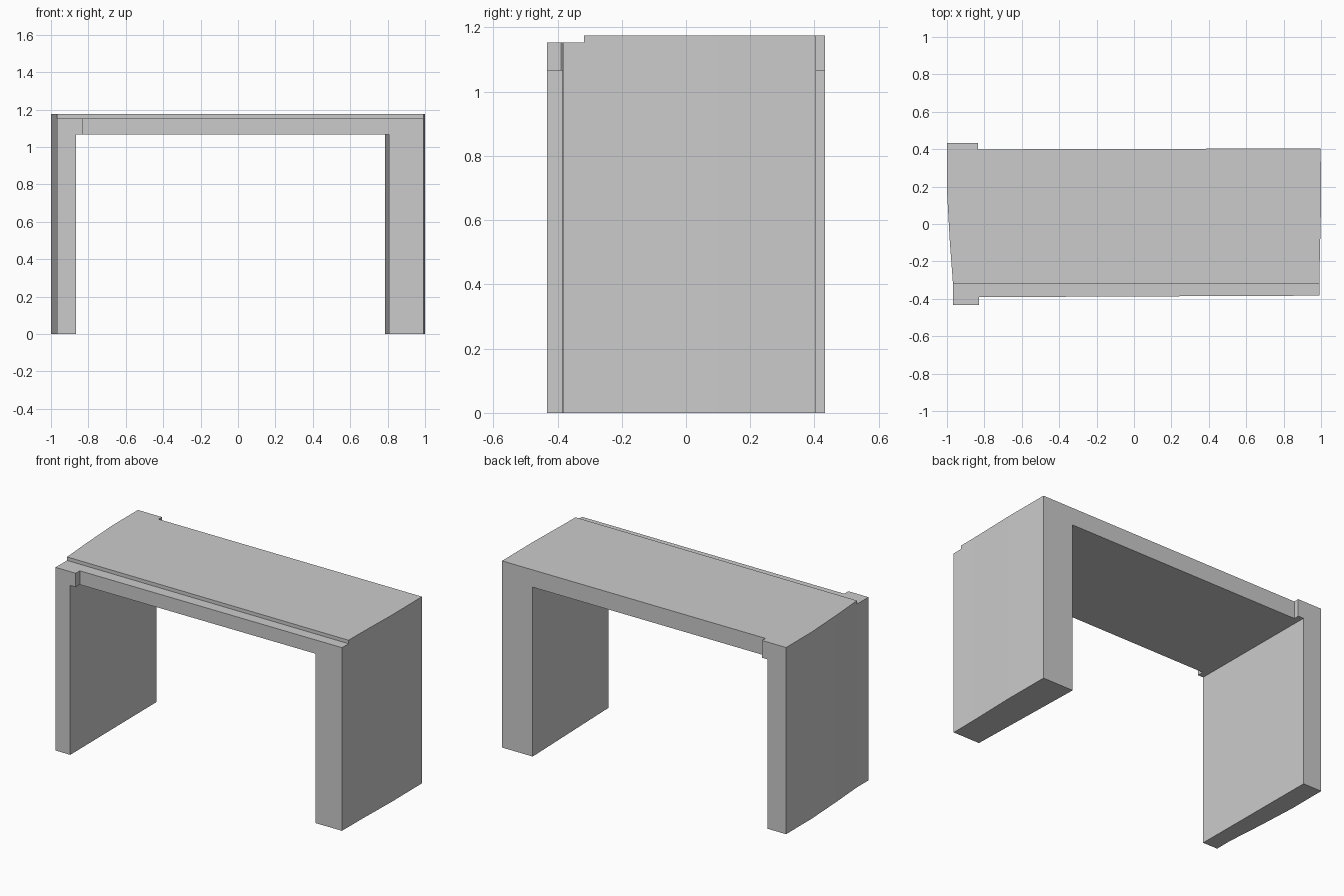
import bpy, bmesh

if "Cube" in bpy.data.objects:
    bpy.data.objects.remove(bpy.data.objects["Cube"])


def prism(name, outline, z0, z1):
    """Extrude a plan outline (x, y) between two heights."""
    bm = bmesh.new()
    face = bm.faces.new([bm.verts.new((x, y, z0)) for x, y in outline])
    top = bmesh.ops.extrude_face_region(bm, geom=[face])["geom"]
    for v in top:
        if isinstance(v, bmesh.types.BMVert):
            v.co.z = z1
    bmesh.ops.recalc_face_normals(bm, faces=bm.faces)
    mesh = bpy.data.meshes.new(name)
    bm.to_mesh(mesh)
    bm.free()
    obj = bpy.data.objects.new(name, mesh)
    bpy.context.collection.objects.link(obj)
    return obj


def cut(target, cutter):
    """Subtract a cutter, then remove it."""
    mod = target.modifiers.new("cut", 'BOOLEAN')
    mod.operation = 'DIFFERENCE'
    mod.solver = 'EXACT'
    mod.object = cutter
    cutter.hide_render = True
    bpy.context.view_layer.objects.active = target
    bpy.ops.object.modifier_apply(modifier=mod.name)
    bpy.data.objects.remove(cutter)


# Whole portal block: slightly skewed plan with projecting left piers
portal = prism("portal_frame", [
    (-1.0, 0.433), (-1.0, 0.18), (-0.985, -0.09), (-0.968, -0.318),
    (-0.968, -0.432), (-0.828, -0.432), (-0.828, -0.391),
    (0.992, -0.383), (0.993, -0.2), (1.0, 0.1), (0.998, 0.404),
    (-0.833, 0.399), (-0.833, 0.433)], 0, 1.175)

# Passage between the two walls, narrowing towards the back on the right
cut(portal, prism("passage_cutter", [
    (-0.865, -0.6), (0.811, -0.6), (0.808, -0.383),
    (0.785, 0.404), (0.779, 0.6), (-0.873, 0.6), (-0.866, -0.383)],
    -0.5, 1.066))

# Lowered ledge along the front edge of the roof
cut(portal, prism("ledge_cutter", [
    (-1.2, -0.6), (1.2, -0.6), (1.2, -0.318), (-1.2, -0.318)],
    1.153, 1.4))
